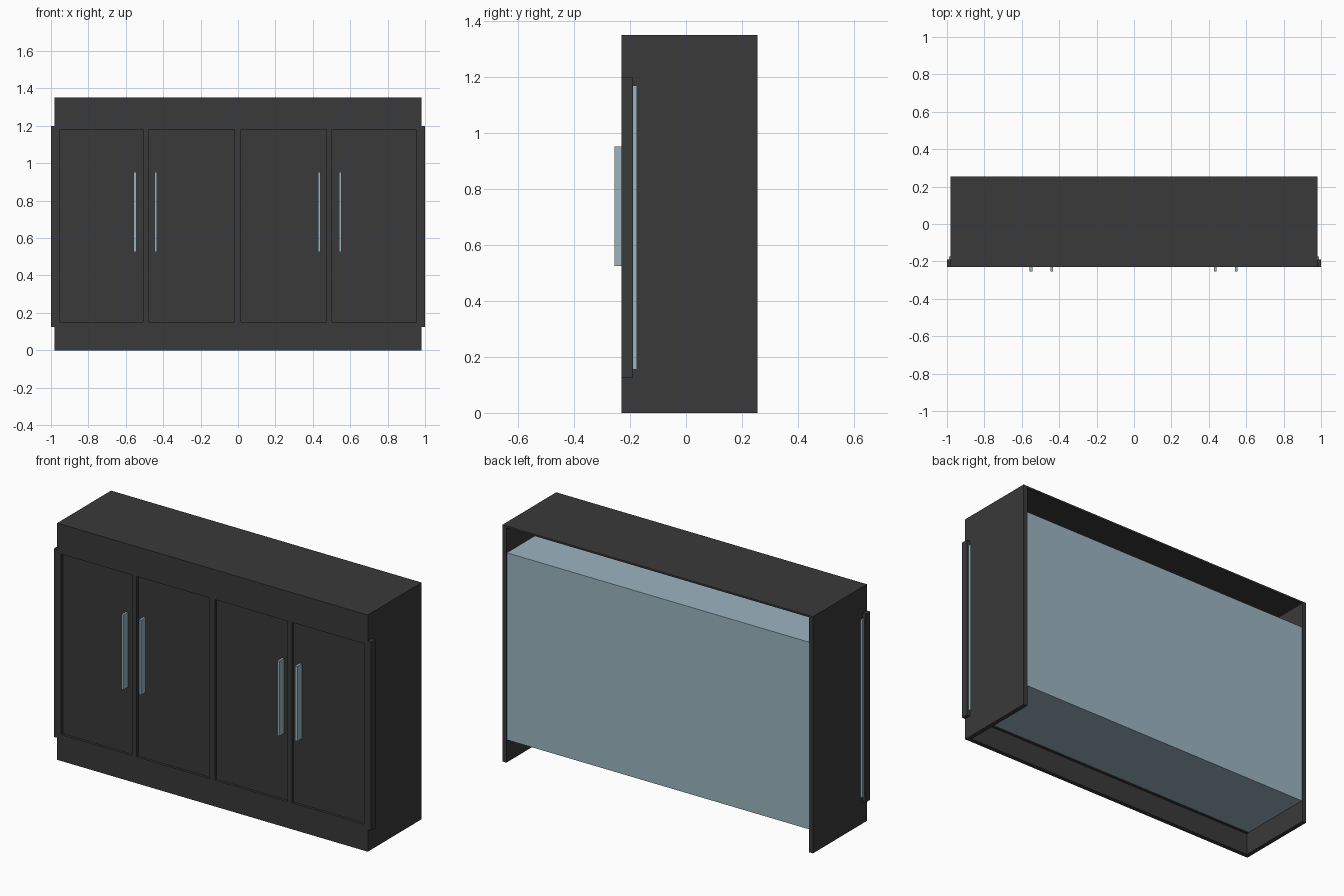
import bpy, bmesh
from mathutils import Vector

if "Cube" in bpy.data.objects:
    bpy.data.objects.remove(bpy.data.objects["Cube"])


def material(name, rgb):
    m = bpy.data.materials.new(name)
    m.diffuse_color = (*rgb, 1)
    m.use_nodes = True
    m.node_tree.nodes["Principled BSDF"].inputs["Base Color"].default_value = m.diffuse_color
    return m


DARK = material("charcoal", (0.041, 0.041, 0.041))
BLUE = material("pale steel blue", (0.33, 0.46, 0.53))


def finish(name, bm, mat):
    me = bpy.data.meshes.new(name)
    bm.to_mesh(me)
    bm.free()
    me.materials.append(mat)
    ob = bpy.data.objects.new(name, me)
    bpy.context.collection.objects.link(ob)
    return ob


def box_mesh(x, y, z):
    bm = bmesh.new()
    bmesh.ops.create_cube(bm, size=1)
    for v in bm.verts:
        v.co = Vector([r[0] if c < 0 else r[1] for c, r in zip(v.co, (x, y, z))])
    return bm


def box(name, x, y, z, mat):
    return finish(name, box_mesh(x, y, z), mat)


W, FRONT, BACK, H, T = 0.98, -0.23, 0.255, 1.35, 0.025
SLAB_BACK, Z0, Z1 = -0.19, 0.125, 1.2

# Open-backed outer shell
for side, s in (("left", -1), ("right", 1)):
    box(side + "_side_wall", sorted((s * W, s * (W - T))), (FRONT, BACK), (0, H), DARK)
box("top_panel", (-W, W), (FRONT, BACK), (H - 0.01, H), DARK)
box("upper_front_rail", (-W, W), (FRONT, FRONT + T), (Z1, H), DARK)
box("front_plinth", (-W, W), (FRONT, FRONT + T), (0, Z0), DARK)

# Front slab with four recessed door panels
doors = [(-0.965, -0.508), (-0.478, -0.018), (0.015, 0.472), (0.502, 0.96)]
door_z = (0.15, 1.18)
bm = box_mesh((-1, 1), (FRONT, SLAB_BACK), (Z0, Z1))
cuts = [((x, 0, 0), (1, 0, 0)) for d in doors for x in d]
cuts += [((0, 0, z), (0, 0, 1)) for z in door_z]
for co, no in cuts:
    bmesh.ops.bisect_plane(bm, geom=bm.verts[:] + bm.edges[:] + bm.faces[:],
                           plane_co=co, plane_no=no)
panels = []
for f in bm.faces:
    c = f.calc_center_median()
    if (f.normal.y < -0.9 and door_z[0] < c.z < door_z[1]
            and any(a < c.x < b for a, b in doors)):
        panels.append(f)
ring = bmesh.ops.extrude_discrete_faces(bm, faces=panels)
for f in ring["faces"]:
    bmesh.ops.translate(bm, verts=f.verts[:], vec=(0, 0.015, 0))
bmesh.ops.recalc_face_normals(bm, faces=bm.faces[:])
finish("door_slab", bm, DARK)

# Pale strip showing behind the slab, and the inner cabinet body
box("seal_plate", (-0.99, 0.99), (SLAB_BACK, -0.175), (0.155, 1.17), BLUE)
box("inner_body", (-W + T, W - T), (SLAB_BACK, BACK - 0.005), (0.128, 1.195), BLUE)

# Door handles
for i, x in enumerate((-0.551, -0.44, 0.434, 0.546)):
    box(f"door_handle_{i + 1}", (x - 0.007, x + 0.007), (-0.255, -0.213),
        (0.525, 0.952), BLUE)
